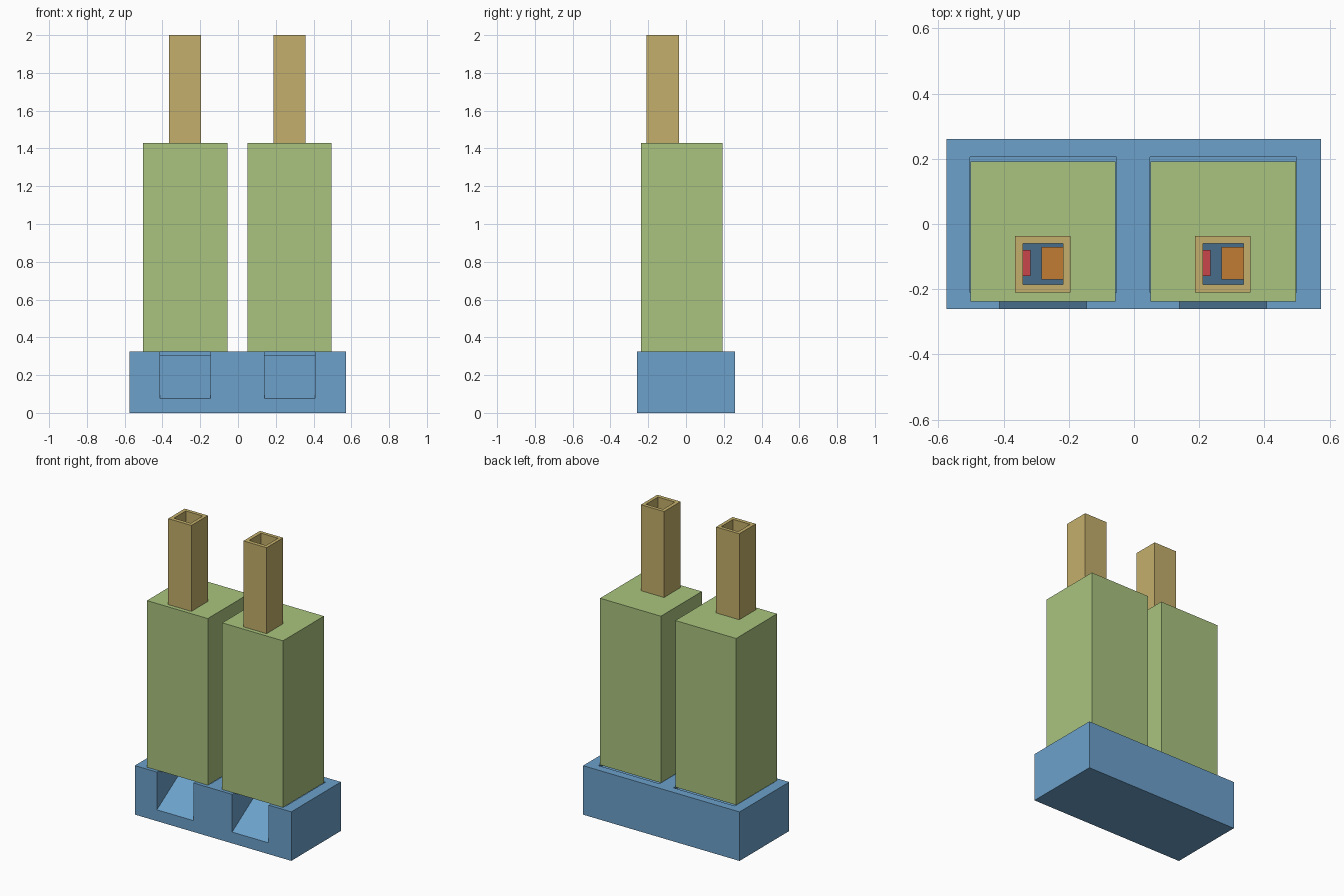
import bpy, bmesh

if "Cube" in bpy.data.objects:
    bpy.data.objects.remove(bpy.data.objects["Cube"])


def material(name, rgb):
    m = bpy.data.materials.new(name)
    m.diffuse_color = (*rgb, 1)
    m.use_nodes = True
    m.node_tree.nodes["Principled BSDF"].inputs["Base Color"].default_value = m.diffuse_color
    return m


BLUE = material("blue", (0.15, 0.355, 0.595))
GREEN = material("green", (0.40, 0.55, 0.21))
TAN = material("tan", (0.55, 0.43, 0.147))
ORANGE = material("orange", (0.54, 0.20, 0.035))
RED = material("red", (0.58, 0.06, 0.07))


def prism(name, x0, x1, profile, mat):
    """Extrude a y-z profile from x0 to x1."""
    bm = bmesh.new()
    face = bm.faces.new([bm.verts.new((x0, y, z)) for y, z in profile])
    ext = bmesh.ops.extrude_face_region(bm, geom=[face])
    verts = [v for v in ext["geom"] if isinstance(v, bmesh.types.BMVert)]
    bmesh.ops.translate(bm, verts=verts, vec=(x1 - x0, 0, 0))
    bmesh.ops.recalc_face_normals(bm, faces=bm.faces[:])
    me = bpy.data.meshes.new(name)
    bm.to_mesh(me)
    bm.free()
    me.materials.append(mat)
    ob = bpy.data.objects.new(name, me)
    bpy.context.collection.objects.link(ob)
    return ob


def box(name, x0, x1, y0, y1, z0, z1, mat):
    return prism(name, x0, x1, [(y0, z0), (y1, z0), (y1, z1), (y0, z1)], mat)


def cut(ob, cutter):
    """Subtract the cutter, apply, and remove it."""
    mod = ob.modifiers.new("cut", "BOOLEAN")
    mod.operation = "DIFFERENCE"
    mod.solver = "EXACT"
    mod.object = cutter
    bpy.context.view_layer.update()
    bpy.context.view_layer.objects.active = ob
    bpy.ops.object.modifier_apply(modifier=mod.name)
    bpy.data.objects.remove(cutter)


# Base block holding both feeders
base = box("base", -0.575, 0.573, -0.26, 0.26, 0, 0.325, BLUE)

for side, cx in (("left", -0.279), ("right", 0.273)):
    # Shallow seat and sloped outlet trough in the base
    cut(base, box("seat_cutter", cx - 0.224, cx + 0.226, -0.21, 0.206, 0.305, 0.4, BLUE))
    ramp = [(-0.30, 0.05), (-0.26, 0.075), (0.13, 0.32), (0.13, 0.4), (-0.30, 0.4)]
    cut(base, prism("trough_cutter", cx - 0.134, cx + 0.134, ramp, BLUE))

    # Hollow hopper, open below, with a hole under the tube
    hopper = box(side + "_hopper", cx - 0.223, cx + 0.223, -0.237, 0.192, 0.325, 1.43, GREEN)
    cut(hopper, box("hollow_cutter", cx - 0.198, cx + 0.198, -0.212, 0.167, 0.2, 1.405, GREEN))
    cut(hopper, box("hole_cutter", cx - 0.062, cx + 0.062, -0.185, -0.06, 1.3, 1.5, GREEN))

    # Square filling tube
    tube = box(side + "_tube", cx - 0.086, cx + 0.084, -0.21, -0.037, 1.43, 2.0, TAN)
    cut(tube, box("bore_cutter", cx - 0.062, cx + 0.062, -0.185, -0.06, 1.3, 2.1, TAN))

    # Gate block and stop inside the hopper
    box(side + "_gate", cx - 0.005, cx + 0.13, -0.17, -0.07, 0.42, 0.52, ORANGE)
    box(side + "_stop", cx - 0.13, cx - 0.038, -0.16, -0.08, 0.42, 0.50, RED)
